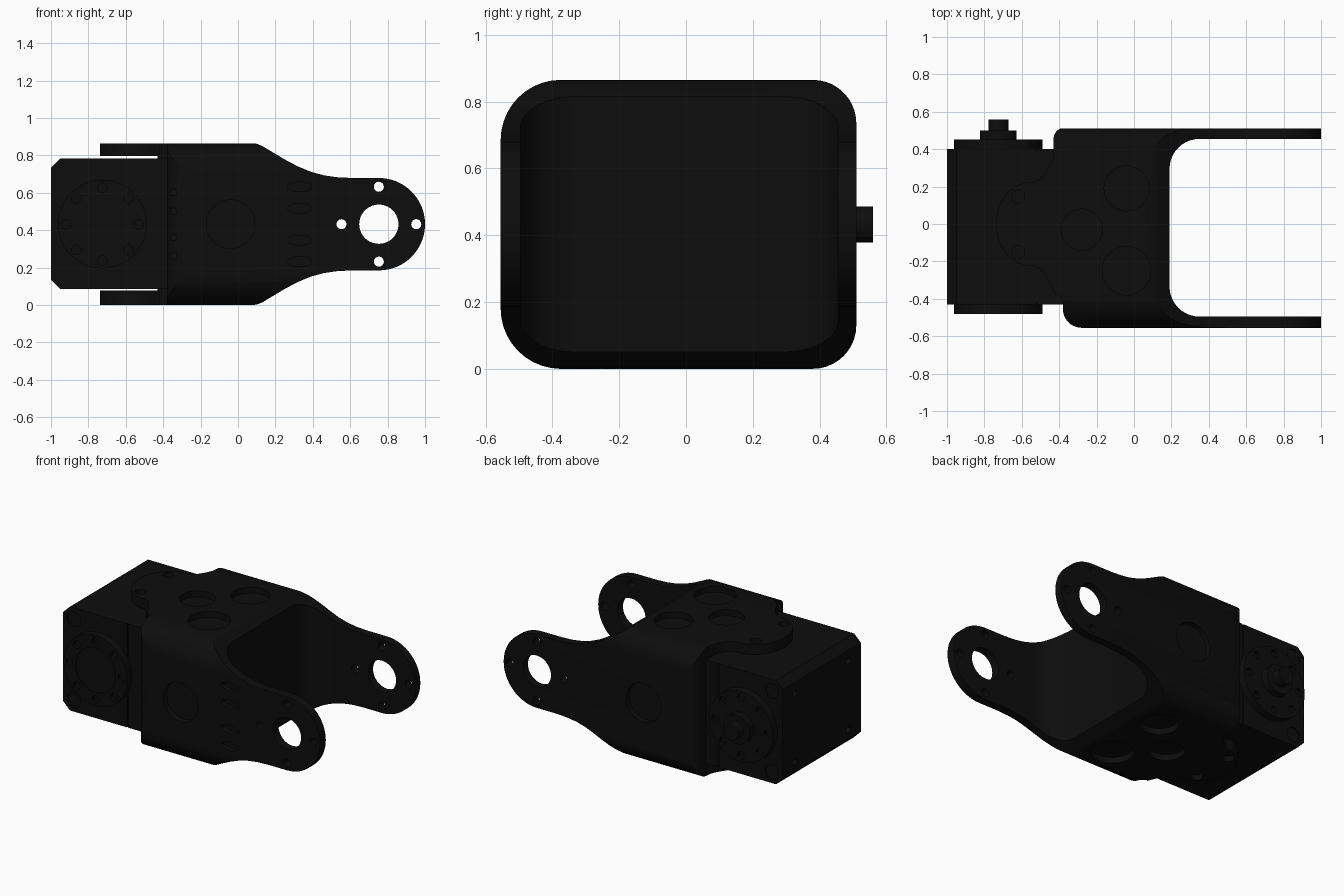
import bpy, bmesh
from math import sin, cos, pi, radians

if "Cube" in bpy.data.objects:
    bpy.data.objects.remove(bpy.data.objects["Cube"])

black = bpy.data.materials.new("black_plastic")
black.diffuse_color = (0.004, 0.004, 0.004, 1)
black.use_nodes = True
black.node_tree.nodes["Principled BSDF"].inputs["Base Color"].default_value = black.diffuse_color
MID = 0.4325


def arc(cx, cy, r, a0, a1, n=10, ry=None):
    ry = r if ry is None else ry
    return [(cx + r * cos(radians(a0 + (a1 - a0) * i / n)),
             cy + ry * sin(radians(a0 + (a1 - a0) * i / n))) for i in range(n + 1)]


def circle(cx, cy, r, n=32, ry=None):
    return arc(cx, cy, r, 0, 360, n, ry)[:-1]


def prism(name, pts, axis, a, b):
    """Extrude a closed profile along an axis from a to b."""
    place = {'x': lambda u, v, t: (t, u, v),
             'y': lambda u, v, t: (u, t, v),
             'z': lambda u, v, t: (u, v, t)}[axis]
    bm = bmesh.new()
    lo = [bm.verts.new(place(u, v, a)) for u, v in pts]
    hi = [bm.verts.new(place(u, v, b)) for u, v in pts]
    bm.faces.new(lo)
    bm.faces.new(hi)
    for i in range(len(pts)):
        j = (i + 1) % len(pts)
        bm.faces.new((lo[i], lo[j], hi[j], hi[i]))
    bmesh.ops.recalc_face_normals(bm, faces=bm.faces)
    me = bpy.data.meshes.new(name)
    bm.to_mesh(me)
    bm.free()
    ob = bpy.data.objects.new(name, me)
    bpy.context.collection.objects.link(ob)
    me.materials.append(black)
    return ob


def boolean(ob, cutter, op='DIFFERENCE'):
    m = ob.modifiers.new("cut", 'BOOLEAN')
    m.operation, m.object, m.solver = op, cutter, 'EXACT'
    bpy.context.view_layer.objects.active = ob
    bpy.ops.object.modifier_apply(modifier=m.name)
    bpy.data.objects.remove(cutter)


def cut(ob, pts, axis, a, b):
    boolean(ob, prism("cutter", pts, axis, a, b))


# Bracket: side profile, rounded cross-section and plan outline intersected
half = [(-0.6, .4325), (0.07, .4325), (0.10, .43), (0.13, .418), (0.18, .388),
        (0.25, .346), (0.32, .309), (0.39, .28), (0.46, .261), (0.53, .251), (0.61, .247)]
side = ([(x, MID - h) for x, h in half] + arc(.753, MID, .247, -90, 90, 32)
        + [(x, MID + h) for x, h in reversed(half)])
bracket = prism("fork_bracket", side, 'y', -0.7, 0.7)
section = (arc(-.375, .18, .18, 180, 270) + arc(.38, .13, .13, 270, 360)
           + arc(.38, .735, .13, 0, 90) + arc(-.375, .685, .18, 90, 180))
boolean(bracket, prism("section", section, 'x', -0.8, 1.2), 'INTERSECT')
plan = ([(1.1, -.555), (1.1, .515)] + arc(-.37, .455, .06, 90, 180)
        + [(-.43, -.36), (-.38, -.4)] + arc(-.28, -.455, .1, 180, 270))
boolean(bracket, prism("plan", plan, 'z', -0.3, 1.2), 'INTERSECT')

# Fork opening and the bolt holes through both arms
cut(bracket, arc(.35, .295, .16, 90, 180) + arc(.35, -.335, .16, 180, 270)
    + [(1.3, -.495), (1.3, .455)], 'z', -0.3, 1.2)
cut(bracket, circle(.753, MID, .105, 40), 'y', -1, 1)
for dx, dz in ((-.2, 0), (.2, 0), (0, .2), (0, -.2)):
    cut(bracket, circle(.753 + dx, MID + dz, .027, 16), 'y', -1, 1)

# Round pockets on every face, louvre slots and screw dots on the front
for x, y, r in ((-.28, -.03, .11), (-.04, .19, .12), (-.04, -.25, .13)):
    for a, b in ((.825, 1), (-.2, .04)):
        cut(bracket, circle(x, y, r), 'z', a, b)
for a, b in ((-.7, -.515), (.475, .7)):
    cut(bracket, circle(-.04, MID, .13), 'y', a, b)
for dz in (.2, .085, -.085, -.2):
    cut(bracket, circle(.33, MID + dz, .065, 20, .026), 'y', -.7, -.525)
for dz in (.17, .07, -.07, -.17):
    cut(bracket, circle(-.345, MID + dz, .018, 12), 'y', -.7, -.5)

# Rounded tongues reaching over and under the motor
tongue = ([(-.42, -.38), (-.42, .38), (-.45, .31), (-.49, .25), (-.53, .225)]
          + arc(-.56, 0, .178, 85, 275, 24, .222) + [(-.53, -.225), (-.49, -.25), (-.45, -.31)])
tongues = []
for name, z0, z1, face in (("top_tongue", .798, .865, .865), ("bottom_tongue", 0, .078, 0)):
    t = prism(name, tongue, 'z', z0, z1)
    for y in (.145, -.15):
        cut(t, circle(-.62, y, .036, 20), 'z', face - .035, face + .035)
    tongues.append(t)

# Motor case with chamfered back corners
case = prism("motor_case", [(-1, .135), (-.95, .085), (-.3, .085), (-.3, .783),
                            (-.95, .783), (-1, .735)], 'y', -.43, .4)
for a, b in ((-.5, -.422), (.392, .5)):
    cut(case, [(-.525, 0), (-.517, 0), (-.517, 1), (-.525, 1)], 'y', a, b)
    for z in (.16, .705):
        cut(case, circle(-.92, z, .05, 20), 'y', a, b)
for y in (-.3, .27):
    for z in (.2, .66):
        cut(case, circle(y, z, .022, 12), 'x', -1.1, -.97)

# Output discs on both sides with a ring of eight bolt holes
discs = []
for name, a, b, c0, c1 in (("front_disc", -.48, -.42, -.6, -.46),
                           ("back_disc", .39, .452, .43, .6)):
    d = prism(name, circle(-.725, MID, .237, 48), 'y', a, b)
    for i in range(8):
        cut(d, circle(-.725 + .195 * cos(i * pi / 4), MID + .195 * sin(i * pi / 4), .026, 14),
            'y', c0, c1)
    discs.append(d)
cut(discs[0], circle(-.725, MID, .15, 40), 'y', -.6, -.472)
hub = prism("output_hub", circle(-.725, MID, .098), 'y', .44, .5)
pin = prism("output_pin", circle(-.725, MID, .054, 24), 'y', .49, .56)

# Soft shading with crisp edges
bpy.ops.object.select_all(action='DESELECT')
for ob in [bracket, case, hub, pin] + tongues + discs:
    ob.select_set(True)
bpy.context.view_layer.objects.active = bracket
bpy.ops.object.shade_smooth_by_angle(angle=radians(30))
